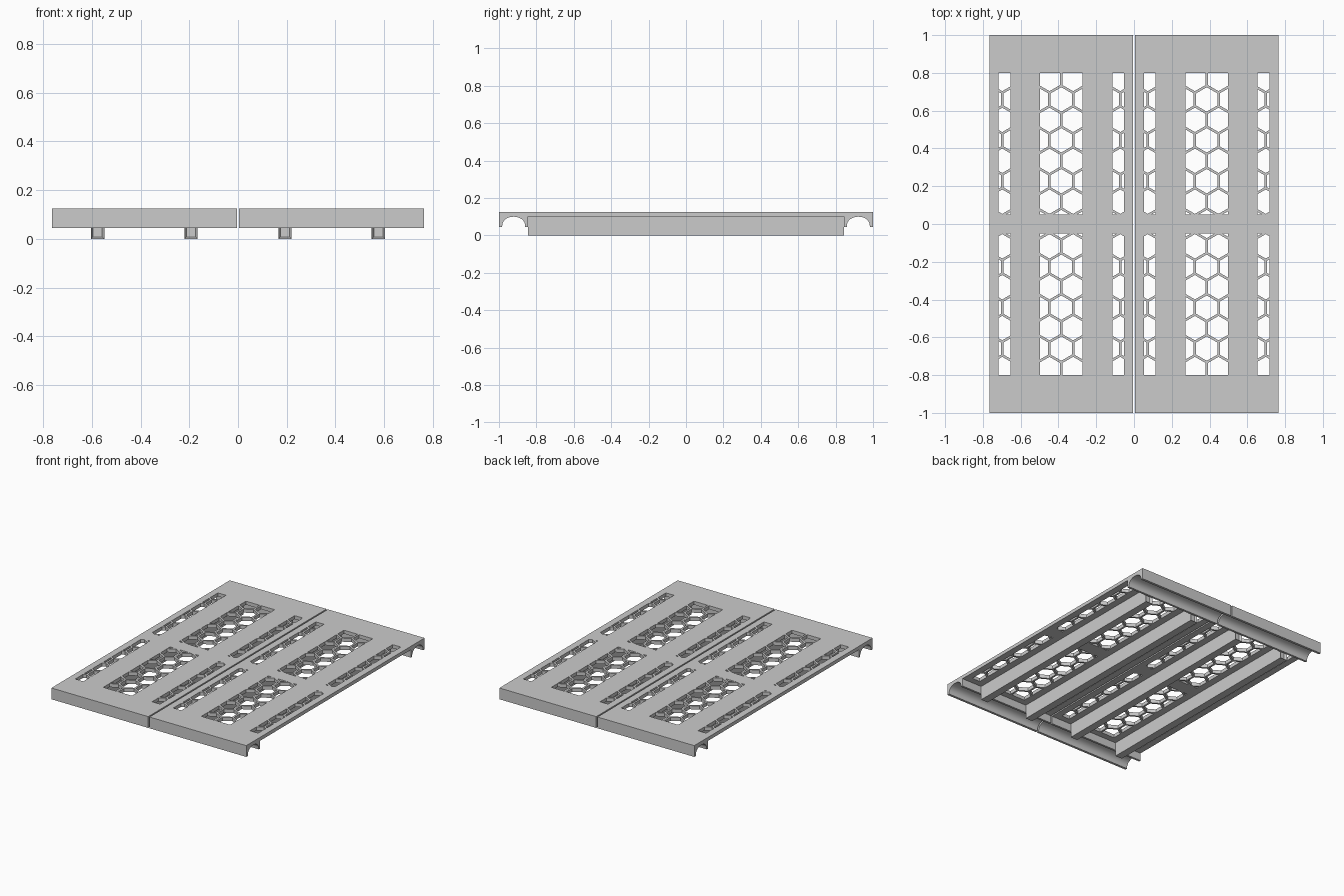
import bpy
import bmesh
from math import sin, cos, pi, radians
from mathutils import Vector, Matrix

if "Cube" in bpy.data.objects:
    bpy.data.objects.remove(bpy.data.objects["Cube"])

PANEL_X = 0.385      # centre of each deck panel
HALF_W = 0.38        # half width of a panel
TOP, UNDER, LIP = 0.125, 0.10, 0.045
PITCH = 0.125        # honeycomb spacing
ROW = PITCH * 3 ** 0.5 / 2
HEX_R = 0.0645

metal = bpy.data.materials.new("plain grey metal")
metal.use_nodes = True
metal.diffuse_color = (0.6, 0.6, 0.6, 1)
metal.node_tree.nodes["Principled BSDF"].inputs["Base Color"].default_value = (0.6, 0.6, 0.6, 1)


def to_object(bm, name, x=0):
    bmesh.ops.recalc_face_normals(bm, faces=bm.faces[:])
    mesh = bpy.data.meshes.new(name)
    bm.to_mesh(mesh)
    bm.free()
    mesh.materials.append(metal)
    obj = bpy.data.objects.new(name, mesh)
    obj.location.x = x
    bpy.context.collection.objects.link(obj)
    return obj


def extrude(bm, vec):
    geo = bmesh.ops.extrude_face_region(bm, geom=bm.faces[:])["geom"]
    verts = [g for g in geo if isinstance(g, bmesh.types.BMVert)]
    bmesh.ops.translate(bm, verts=verts, vec=vec)


def honeycomb_cutter(x0, x1):
    """Hexagonal prisms trimmed to one rectangular band."""
    bm = bmesh.new()
    for row in range(9):
        for col in range(-4, 5):
            cx = (col + 0.5 * (row % 2)) * PITCH
            cy = 0.01 + row * ROW
            bm.faces.new([bm.verts.new((cx + HEX_R * sin(k * pi / 3),
                                        cy + HEX_R * cos(k * pi / 3), 0.08))
                          for k in range(6)])
    for co, no in (((x0, 0, 0), (-1, 0, 0)), ((x1, 0, 0), (1, 0, 0)),
                   ((0, 0.05, 0), (0, -1, 0)), ((0, 0.8, 0), (0, 1, 0))):
        bmesh.ops.bisect_plane(bm, geom=bm.verts[:] + bm.edges[:] + bm.faces[:],
                               plane_co=co, plane_no=no, clear_outer=True)
    extrude(bm, Vector((0, 0, 0.08)))
    cutter = to_object(bm, "honeycomb_cutter")
    cutter.hide_render = True
    return cutter


# Half panel: flat deck with an arched hook along its end
profile = [(0, UNDER), (0, TOP), (1, TOP), (1, LIP), (0.983, LIP)]
for i in range(1, 16):
    a = pi * i / 16
    profile.append((0.9215 + 0.0615 * cos(a), LIP + 0.055 * sin(a) ** 0.8))
profile += [(0.86, LIP), (0.845, LIP), (0.845, UNDER)]
bm = bmesh.new()
bm.faces.new([bm.verts.new((-HALF_W, y, z)) for y, z in profile])
extrude(bm, Vector((2 * HALF_W, 0, 0)))
panel = to_object(bm, "left_deck_panel")

# Honeycomb openings, then the other half of the panel
bpy.context.view_layer.objects.active = panel
panel.select_set(True)
for band in ((-0.333, -0.27), (-0.113, 0.113), (0.27, 0.333)):
    cutter = honeycomb_cutter(*band)
    mod = panel.modifiers.new("holes", "BOOLEAN")
    mod.operation = "DIFFERENCE"
    mod.solver = "EXACT"
    mod.object = cutter
    bpy.ops.object.modifier_apply(modifier=mod.name)
    bpy.data.objects.remove(cutter)
mirror = panel.modifiers.new("front half", "MIRROR")
mirror.use_axis = (False, True, False)
mirror.use_mirror_merge = False
bpy.ops.object.modifier_apply(modifier=mirror.name)
bpy.ops.object.shade_smooth_by_angle(angle=radians(30))
panel.location.x = PANEL_X

# Second panel
other = panel.copy()
other.name = "right_deck_panel"
other.location.x = -PANEL_X
bpy.context.collection.objects.link(other)

# Support beams with recessed ends
for side, px in (("left", PANEL_X), ("right", -PANEL_X)):
    for place, dx in (("outer", 0.192), ("inner", -0.192)):
        bm = bmesh.new()
        bmesh.ops.create_cube(bm, size=1, matrix=Matrix.Translation((0, 0, UNDER / 2))
                              @ Matrix.Diagonal((0.055, 1.69, UNDER, 1)))
        ends = [f for f in bm.faces if abs(f.normal.y) > 0.9]
        bmesh.ops.inset_individual(bm, faces=ends, thickness=0.012, depth=-0.02)
        to_object(bm, f"{side}_{place}_beam", px + (dx if px > 0 else -dx))
